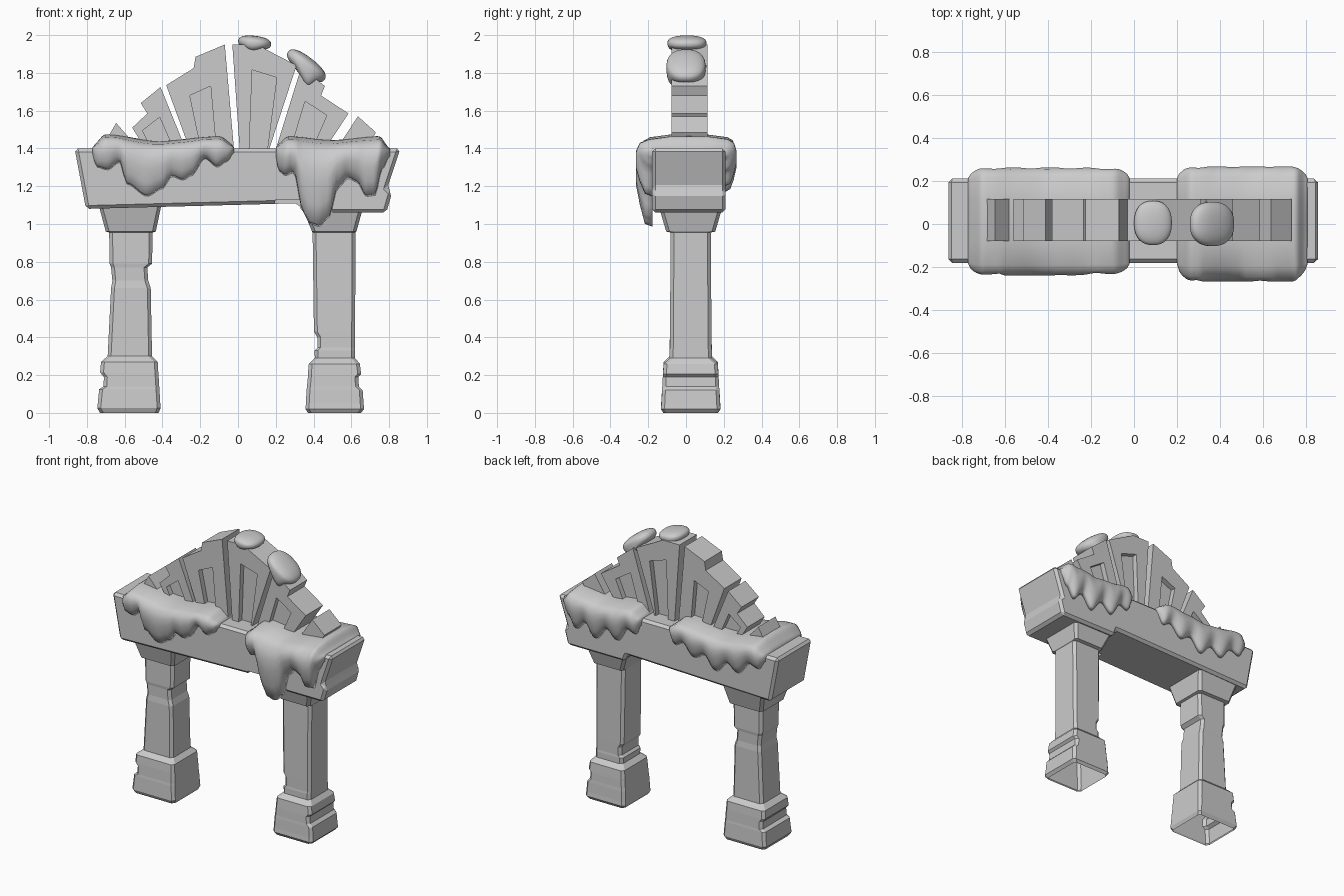
import bpy, bmesh, math
from mathutils import Vector

if "Cube" in bpy.data.objects:
    bpy.data.objects.remove(bpy.data.objects["Cube"])


def make(name, bm, smooth=None, bevel=0):
    bmesh.ops.recalc_face_normals(bm, faces=bm.faces)
    me = bpy.data.meshes.new(name)
    bm.to_mesh(me)
    bm.free()
    ob = bpy.data.objects.new(name, me)
    bpy.context.collection.objects.link(ob)
    if bevel:
        m = ob.modifiers.new("bevel", 'BEVEL')
        m.width, m.segments, m.limit_method = bevel, 1, 'ANGLE'
    if smooth:
        me.polygons.foreach_set("use_smooth", [True] * len(me.polygons))
    return ob


def bridge(bm, rings):
    """Join successive closed rings of vertices with quads."""
    for a, b in zip(rings, rings[1:]):
        n = len(a)
        for i in range(n):
            bm.faces.new((a[i], a[(i + 1) % n], b[(i + 1) % n], b[i]))


def prism(name, pts, y0, y1, bevel=0):
    """Extrude an x-z outline from y0 to y1."""
    bm = bmesh.new()
    rings = [[bm.verts.new((x, y, z)) for x, z in pts] for y in (y0, y1)]
    bridge(bm, rings)
    for r in rings:
        bm.faces.new(r)
    return make(name, bm, bevel=bevel)


def cut(ob, cutter):
    cutter.hide_render = True
    cutter.hide_set(True)
    m = ob.modifiers.new("cut", 'BOOLEAN')
    m.operation, m.object, m.solver = 'DIFFERENCE', cutter, 'EXACT'


def pillar(name, sections):
    """Open tube of chamfered rectangles: z, x0, x1, half depth."""
    bm = bmesh.new()
    rings = []
    c = 0.018
    for z, x0, x1, h in sections:
        y0, y1 = 0.025 - h, 0.025 + h
        pts = [(x0 + c, y0), (x1 - c, y0), (x1, y0 + c), (x1, y1 - c),
               (x1 - c, y1), (x0 + c, y1), (x0, y1 - c), (x0, y0 + c)]
        rings.append([bm.verts.new((x, y, z)) for x, y in pts])
    bridge(bm, rings)
    return make(name, bm)


# Pillars, each with base, worn shaft and flared capital
pillar("left_pillar", [
    (0.0, -.73, -.42, .145), (.025, -.745, -.41, .158), (.125, -.735, -.416, .152),
    (.14, -.712, -.417, .15), (.19, -.71, -.42, .148), (.215, -.73, -.422, .147),
    (.27, -.725, -.425, .143), (.30, -.69, -.455, .112), (.66, -.672, -.462, .108),
    (.70, -.665, -.475, .103), (.77, -.672, -.48, .104), (.79, -.68, -.455, .107),
    (.955, -.682, -.452, .106), (.96, -.70, -.435, .13), (1.09, -.735, -.408, .165)])
pillar("right_pillar", [
    (0.0, .37, .65, .145), (.02, .358, .668, .158), (.05, .359, .665, .155),
    (.12, .363, .66, .152), (.14, .365, .64, .15), (.19, .37, .637, .148),
    (.205, .37, .652, .147), (.26, .375, .645, .143), (.29, .407, .62, .112),
    (.33, .405, .62, .112), (.345, .42, .62, .11), (.40, .42, .62, .11),
    (.43, .402, .62, .11), (.955, .395, .622, .106), (.96, .392, .627, .13),
    (1.08, .342, .66, .165)])

# Crossbeam with a broken end and a chipped front edge
beam = prism("crossbeam", [
    (-.865, 1.40), (-.805, 1.08), (.32, 1.11), (.34, 1.06), (.785, 1.06), (.815, 1.165),
    (.79, 1.19), (.86, 1.40)], -.18, .21, bevel=.02)
cut(beam, prism("beam_chip_cutter", [(.16, 1.0), (.20, 1.13), (.50, 1.13), (.50, 1.0)], -.3, -.10))

# Fan stones: outline and recessed panel
B = 1.38
stones = {
    "centre": ([(-.03, 1.95), (.10, 1.95), (.175, 1.91), (.31, 1.84), (.16, B), (.01, B)],
               [(.075, 1.815), (.205, 1.775), (.14, B - .1), (.055, B - .1)]),
    "left_inner": ([(-.07, 1.95), (-.225, 1.885), (-.235, 1.825), (-.38, 1.735), (-.25, B), (-.02, B)],
                   [(-.145, 1.73), (-.255, 1.68), (-.17, B - .1), (-.105, B - .1)]),
    "left_middle": ([(-.41, 1.725), (-.515, 1.64), (-.48, 1.585), (-.56, 1.51), (-.48, B), (-.27, B)],
                    [(-.415, 1.565), (-.505, 1.495), (-.40, B - .1), (-.29, B - .1)]),
    "left_outer": ([(-.645, 1.535), (-.735, B), (-.51, B)], None),
    "right_inner": ([(.335, 1.83), (.46, 1.73), (.44, 1.68), (.585, 1.585), (.45, B), (.195, B)],
                    [(.355, 1.65), (.47, 1.575), (.34, B - .1), (.245, B - .1)]),
    "right_outer": ([(.635, 1.57), (.73, 1.485), (.67, B), (.51, B)], None)}
for key, (outline, panel) in stones.items():
    stone = prism("fan_stone_" + key, outline, -.078, .115)
    if panel:
        cut(stone, prism(key + "_front_panel_cutter", panel, -.2, -.04))
        cut(stone, prism(key + "_back_panel_cutter", panel, .077, .2))


def curve(pts, x):
    """Smooth interpolation through (x, z) points."""
    for (xa, za), (xb, zb) in zip(pts, pts[1:]):
        if x <= xb:
            t = max(0, (x - xa) / (xb - xa))
            return za + (zb - za) * t * t * (3 - 2 * t)
    return pts[-1][1]


def snow(name, front, back, top, tf, tb):
    """Snow draped over the beam: drip edges front and back, crest line on top."""
    bm = bmesh.new()
    x0, x1 = front[0][0], front[-1][0]
    rings = []
    N = 44
    for i in range(N + 1):
        s = (1 - math.cos(math.pi * i / N)) / 2 * .3 + i / N * .7
        x = x0 + (x1 - x0) * s
        e = min(1, min(x - x0, x1 - x) / .07)
        e = math.sqrt(max(0, 1 - (1 - e) ** 2))
        zt = 1.40 + (curve(top, x) - 1.40) * (.25 + .75 * e)

        def side(edge, y, sgn, t):
            zb = curve(edge, x)
            d = zt - zb
            w = t * (.15 + .85 * e) * (.6 + .4 * min(1, d / .22))
            return [(y, zb), (y + sgn * w * .45, zb + .015 * e), (y + sgn * w * .75, zb + .25 * d),
                    (y + sgn * w, zb + .5 * d), (y + sgn * w, zb + .68 * d),
                    (y + sgn * w * .8, zt - .13 * d), (y + sgn * w * .2, zt - .03 * d)]
        f = side(front, -.178, -1, tf)
        b = side(back, .208, 1, tb)
        prof = [(-.17, 1.34)] + f + [(-.09, zt + .008 * e), (.015, zt + .01 * e), (.12, zt + .008 * e)] \
            + b[::-1] + [(.20, 1.34)]
        rings.append([bm.verts.new((x, y, z)) for y, z in prof])
    bridge(bm, rings)
    bm.faces.new(rings[0])
    bm.faces.new(rings[-1])
    return make(name, bm, smooth=True)


# Draped snow on the left and right of the beam
snow("left_snow",
     [(-.77, 1.37), (-.75, 1.30), (-.69, 1.285), (-.625, 1.325), (-.59, 1.21), (-.48, 1.145),
      (-.40, 1.185), (-.35, 1.25), (-.29, 1.23), (-.245, 1.255), (-.175, 1.345), (-.11, 1.30),
      (-.055, 1.33), (-.02, 1.38)],
     [(-.77, 1.36), (-.72, 1.29), (-.65, 1.31), (-.56, 1.22), (-.48, 1.27), (-.39, 1.19),
      (-.30, 1.28), (-.22, 1.24), (-.13, 1.32), (-.07, 1.29), (-.02, 1.37)],
     [(-.77, 1.42), (-.70, 1.465), (-.42, 1.43), (-.10, 1.455), (-.02, 1.42)], .062, .055)
snow("right_snow",
     [(.20, 1.36), (.215, 1.28), (.25, 1.255), (.295, 1.27), (.345, 1.06), (.38, 1.0), (.43, .985),
      (.48, 1.03), (.53, 1.19), (.585, 1.24), (.63, 1.22), (.68, 1.145), (.725, 1.15),
      (.765, 1.29), (.805, 1.36)],
     [(.20, 1.36), (.24, 1.28), (.30, 1.30), (.38, 1.20), (.46, 1.26), (.55, 1.17),
      (.63, 1.26), (.70, 1.20), (.76, 1.28), (.805, 1.36)],
     [(.20, 1.42), (.27, 1.455), (.5, 1.435), (.75, 1.455), (.805, 1.40)], .088, .06)


def clump(name, centre, size, tilt, drip):
    """Rounded snow lump; drip = (x, width, depth) of the hanging tongue in front."""
    bm = bmesh.new()
    bmesh.ops.create_icosphere(bm, subdivisions=4, radius=1)
    ca, sa = math.cos(tilt), math.sin(tilt)
    for v in bm.verts:
        p = Vector([math.copysign(abs(k) ** .85, k) for k in v.co])
        x, y, z = p.x * size[0], p.y * size[1], p.z * size[2]
        x, z = x * ca - z * sa, x * sa + z * ca
        x, z = x + centre[0], z + centre[2]
        if p.z < .2:
            z -= drip[2] * math.exp(-((x - drip[0]) / drip[1]) ** 2) * min(1, .2 - p.z) * abs(p.y) ** .5
        v.co = (x, y + centre[1], z)
    make(name, bm, smooth=True)


# Snow lumps on the crest of the fan
clump("top_snow", (.088, .005, 1.96), (.088, .103, .036), -.12, (.07, .05, .02))
clump("side_snow", (.362, 0, 1.838), (.122, .103, .046), -.66, (.365, .045, .07))
